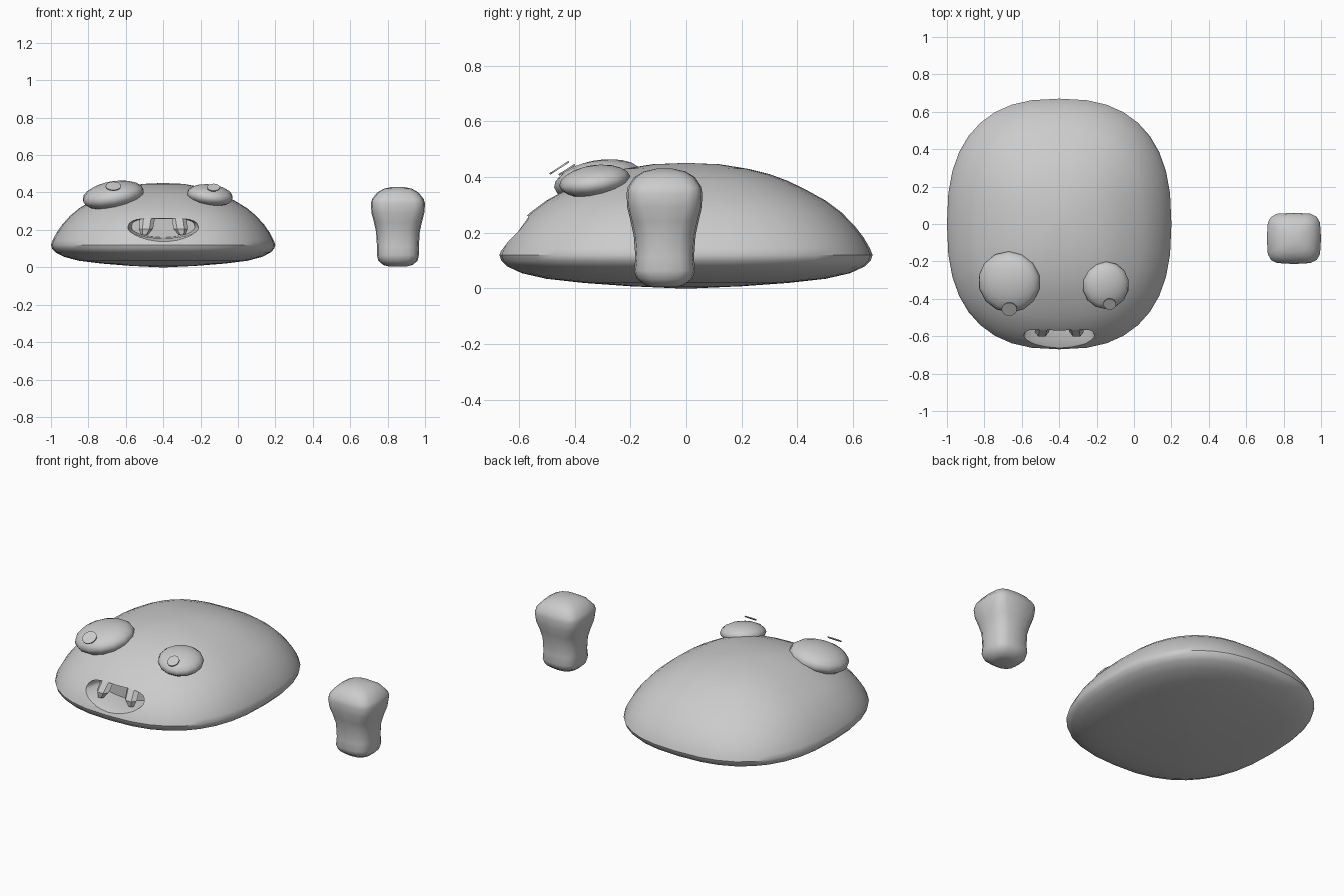
import bpy, bmesh, math
from mathutils import Vector, Euler

if "Cube" in bpy.data.objects:
    bpy.data.objects.remove(bpy.data.objects["Cube"])

grey = bpy.data.materials.new("plain grey")
grey.diffuse_color = (0.6, 0.6, 0.6, 1)
grey.use_nodes = True
grey.node_tree.nodes["Principled BSDF"].inputs["Base Color"].default_value = grey.diffuse_color


def finish(name, bm, angle=50):
    """Turn a bmesh into a smooth-shaded object."""
    bmesh.ops.recalc_face_normals(bm, faces=bm.faces)
    mesh = bpy.data.meshes.new(name)
    bm.to_mesh(mesh)
    bm.free()
    obj = bpy.data.objects.new(name, mesh)
    bpy.context.collection.objects.link(obj)
    mesh.materials.append(grey)
    smooth(obj, angle)
    return obj


def smooth(obj, angle):
    bpy.ops.object.select_all(action='DESELECT')
    bpy.context.view_layer.objects.active = obj
    obj.select_set(True)
    bpy.ops.object.shade_smooth_by_angle(angle=math.radians(angle))


def loft(rings):
    """Skin a list of equal-length point rings and cap both ends."""
    bm = bmesh.new()
    loops = [[bm.verts.new(p) for p in ring] for ring in rings]
    n = len(loops[0])
    for a, b in zip(loops, loops[1:]):
        for i in range(n):
            j = (i + 1) % n
            bm.faces.new((a[i], a[j], b[j], b[i]))
    bm.faces.new(loops[0])
    bm.faces.new(loops[-1])
    return bm


def squircle(cx, cy, z, rx, ry, power, sides):
    ring = []
    for i in range(sides):
        t = 2 * math.pi * i / sides
        c, s = math.cos(t), math.sin(t)
        ring.append((cx + rx * math.copysign(abs(c) ** (2 / power), c),
                     cy + ry * math.copysign(abs(s) ** (2 / power), s), z))
    return ring


# Domed body: (fraction of full width, height)
dome = [(0.03, 0.0), (0.3, 0.008), (0.55, 0.02), (0.75, 0.035), (0.88, 0.055),
        (0.96, 0.08), (0.99, 0.1), (1.0, 0.12), (0.985, 0.145), (0.95, 0.185),
        (0.9, 0.228), (0.83, 0.275), (0.75, 0.315), (0.65, 0.352),
        (0.55, 0.385), (0.45, 0.41), (0.33, 0.43), (0.18, 0.446), (0.03, 0.45)]
body = finish("body", loft([squircle(-0.4, 0, z, 0.6 * s, 0.67 * s, 2.5, 36)
                            for s, z in dome]), 60)


# Grinning mouth recess with a sloping lower lip
def mouth_ring(y, half, up, low):
    ring = []
    for i in range(28):
        t = 2 * math.pi * i / 28
        c, s = math.cos(t), math.sin(t)
        z = 0.215 + (up * s ** 0.7 - 0.012 * s ** 4 if s > 0 else low * s)
        ring.append((-0.4 + half * c, y, z))
    return ring


cutter = finish("mouth_cutter", loft([mouth_ring(-0.75, 0.22, 0.06, 0.115),
                                      mouth_ring(-0.62, 0.195, 0.06, 0.06),
                                      mouth_ring(-0.5, 0.17, 0.055, 0.055)]))
cut = body.modifiers.new("mouth", 'BOOLEAN')
cut.operation = 'DIFFERENCE'
cut.object = cutter
bpy.context.view_layer.objects.active = body
bpy.ops.object.modifier_apply(modifier=cut.name)
bpy.data.objects.remove(cutter)
smooth(body, 40)

# Two faceted teeth hanging from the upper lip
for side, name in ((-1, "left_tooth"), (1, "right_tooth")):
    x = -0.4 + side * 0.085
    finish(name, loft([squircle(x + side * 0.015, -0.585, 0.172, 0.018, 0.015, 2, 6),
                       squircle(x + side * 0.008, -0.578, 0.205, 0.038, 0.028, 2, 6),
                       squircle(x, -0.54, 0.262, 0.04, 0.025, 2, 6)]), 10)


# Bulging eyes, tilted outward, each with a thin pupil disc
def eye(name, centre, radii, tilt, pupil, radius):
    bm = bmesh.new()
    bmesh.ops.create_uvsphere(bm, u_segments=14, v_segments=10, radius=1)
    rot = Euler(tilt).to_matrix()
    for v in bm.verts:
        v.co = rot @ Vector([a * b for a, b in zip(v.co, radii)]) + Vector(centre)
    finish(name + "_eye", bm)
    bm = bmesh.new()
    bmesh.ops.create_cone(bm, cap_ends=True, segments=16, radius1=radius,
                          radius2=radius, depth=0.006)
    rot = Euler((math.radians(33), 0, 0)).to_matrix()
    for v in bm.verts:
        v.co = rot @ v.co + Vector(pupil)
    finish(name + "_pupil", bm)


eye("left", (-0.667, -0.31, 0.385), (0.168, 0.165, 0.072), (0.14, -0.17, 0),
    (-0.667, -0.455, 0.433), 0.041)
eye("right", (-0.15, -0.328, 0.385), (0.125, 0.128, 0.056), (0.14, 0.12, 0),
    (-0.13, -0.428, 0.426), 0.034)

# Separate stubby limb: (height, half width x, half depth y, squareness)
limb = [(0.005, 0.05, 0.045, 2.2), (0.012, 0.078, 0.07, 2.4),
        (0.035, 0.105, 0.1, 2.8), (0.065, 0.112, 0.11, 3), (0.11, 0.112, 0.105, 2.8),
        (0.19, 0.117, 0.111, 2.7), (0.24, 0.128, 0.122, 3),
        (0.29, 0.141, 0.134, 3.6), (0.34, 0.145, 0.137, 4),
        (0.365, 0.138, 0.132, 4), (0.4, 0.11, 0.108, 3.4),
        (0.42, 0.075, 0.075, 2.8), (0.43, 0.03, 0.03, 2.2)]
finish("limb", loft([squircle(0.855, -0.077, z, rx, ry, p, 16)
                     for z, rx, ry, p in limb]), 60)
